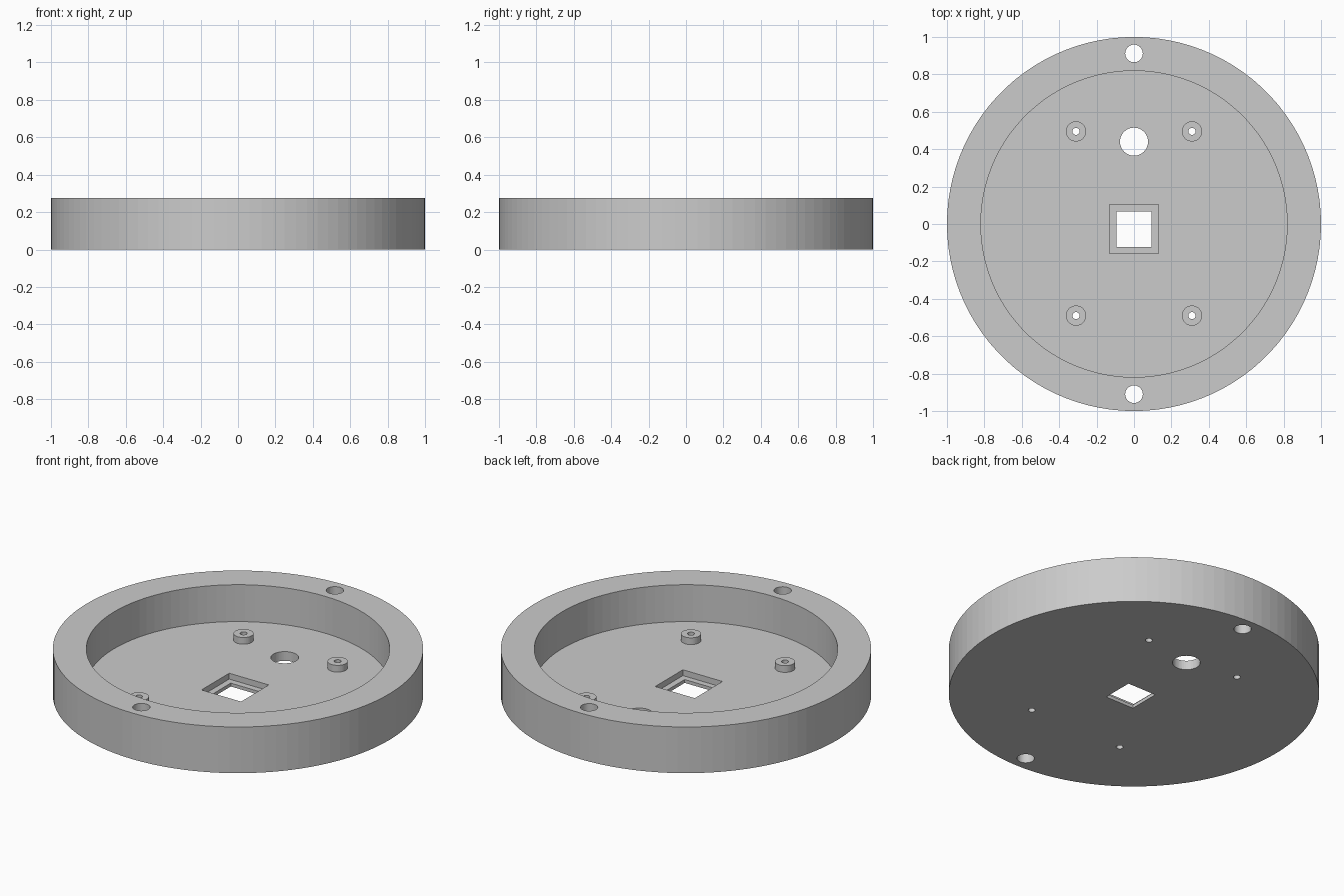
import bpy

cube = bpy.data.objects.get("Cube")
if cube:
    bpy.data.objects.remove(cube, do_unlink=True)

HEIGHT, FLOOR, BOSS_TOP = 0.275, 0.055, 0.095
LEDGE = 0.02

grey = bpy.data.materials.new("light grey plastic")
grey.use_nodes = True
grey.diffuse_color = (0.6, 0.6, 0.6, 1)
grey.node_tree.nodes["Principled BSDF"].inputs["Base Color"].default_value = (0.6, 0.6, 0.6, 1)


def cylinder(name, x, y, radius, z0, z1, sides=48):
    bpy.ops.mesh.primitive_cylinder_add(vertices=sides, radius=radius, depth=z1 - z0,
                                        location=(x, y, (z0 + z1) / 2))
    obj = bpy.context.object
    obj.name = name
    obj.data.materials.append(grey)
    return obj


def block(name, y, width, z0, z1):
    bpy.ops.mesh.primitive_cube_add(size=1, location=(0, y, (z0 + z1) / 2))
    obj = bpy.context.object
    obj.name = name
    obj.scale = (width, width, z1 - z0)
    bpy.ops.object.transform_apply(location=False, rotation=False, scale=True)
    obj.data.materials.append(grey)
    return obj


def combine(target, tool, operation):
    """Apply a boolean to the target and remove the tool."""
    tool.hide_render = True
    mod = target.modifiers.new(operation.lower(), "BOOLEAN")
    mod.operation = operation
    mod.solver = "EXACT"
    mod.object = tool
    bpy.context.view_layer.update()
    bpy.ops.object.select_all(action="DESELECT")
    target.select_set(True)
    bpy.context.view_layer.objects.active = target
    bpy.ops.object.modifier_apply(modifier=mod.name)
    bpy.data.objects.remove(tool, do_unlink=True)


# Round housing with a deep pocket
housing = cylinder("round_housing", 0, 0, 1, 0, HEIGHT, 100)
combine(housing, cylinder("pocket_cutter", 0, 0, 0.819, FLOOR, 1, 100), "DIFFERENCE")

# Four standoffs with screw holes through the floor
for x in (-0.31, 0.31):
    for y in (-0.49, 0.495):
        combine(housing, cylinder("standoff", x, y, 0.054, FLOOR - 0.02, BOSS_TOP), "UNION")
        combine(housing, cylinder("screw_cutter", x, y, 0.019, -1, 1, 32), "DIFFERENCE")

# Mounting holes through the rim
for y in (-0.91, 0.912):
    combine(housing, cylinder("rim_hole_cutter", 0, y, 0.047, -1, 1), "DIFFERENCE")

# Cable hole in the floor
combine(housing, cylinder("cable_hole_cutter", 0, 0.44, 0.075, -1, 1), "DIFFERENCE")

# Stepped square window
combine(housing, block("window_recess_cutter", -0.027, 0.261, LEDGE, 1), "DIFFERENCE")
combine(housing, block("window_cutter", -0.028, 0.188, -1, 1), "DIFFERENCE")
